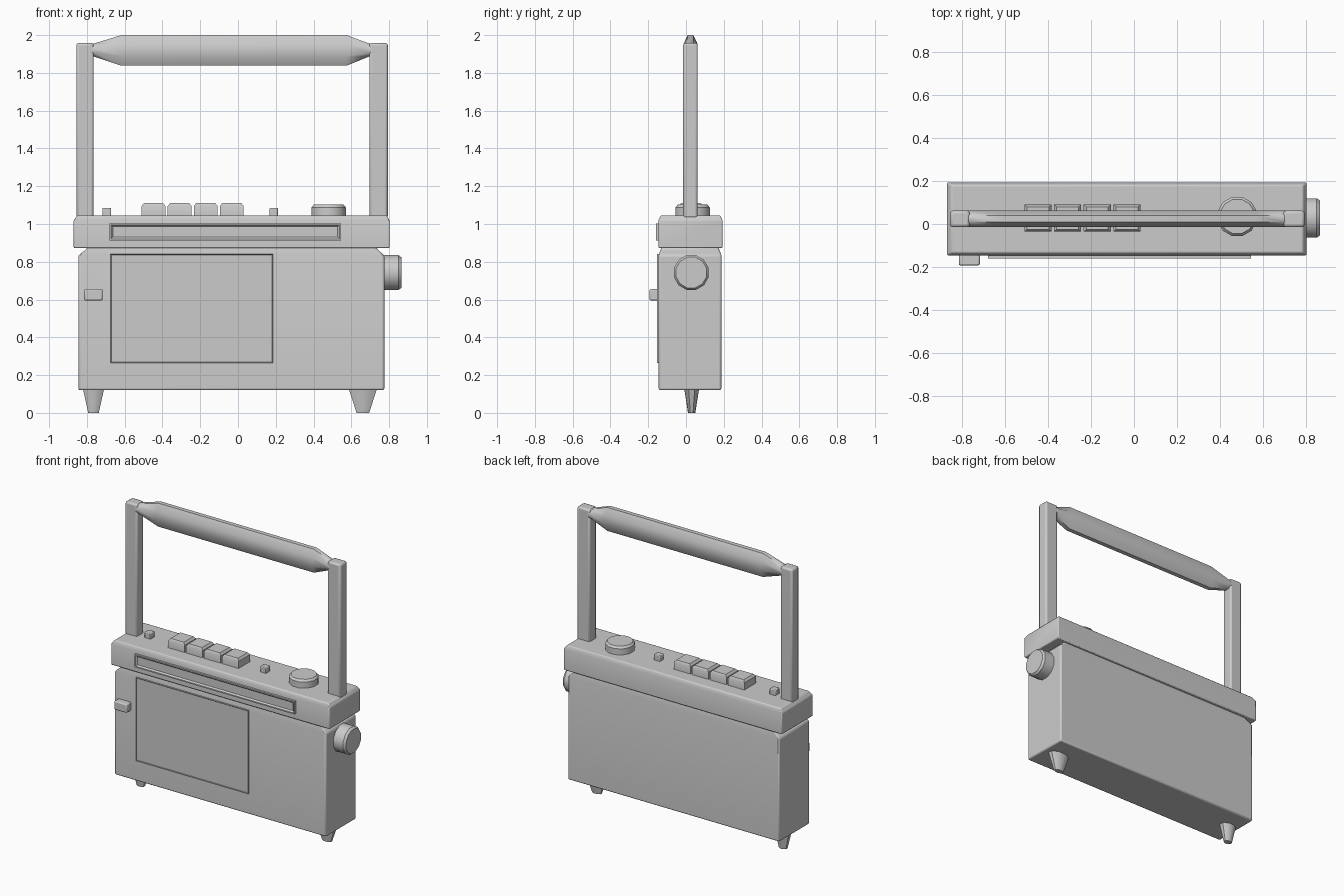
import bpy, bmesh, math
from mathutils import Vector, Matrix

if "Cube" in bpy.data.objects:
    bpy.data.objects.remove(bpy.data.objects["Cube"])

YC = 0.024          # middle of the case depth


def finish(name, bm, bevel=0.0, segs=2, angle=35):
    """Turn a bmesh into a smooth-by-angle object, with an optional bevel."""
    bmesh.ops.recalc_face_normals(bm, faces=bm.faces[:])
    me = bpy.data.meshes.new(name)
    bm.to_mesh(me)
    bm.free()
    ob = bpy.data.objects.new(name, me)
    bpy.context.collection.objects.link(ob)
    if bevel:
        m = ob.modifiers.new("bevel", 'BEVEL')
        m.width, m.segments, m.limit_method = bevel, segs, 'ANGLE'
        m.angle_limit = math.radians(25)
    bpy.ops.object.select_all(action='DESELECT')
    ob.select_set(True)
    bpy.context.view_layer.objects.active = ob
    bpy.ops.object.shade_smooth_by_angle(angle=math.radians(angle))
    return ob


def loft(name, rings, **kw):
    """Skin closed rings of points, capping both ends."""
    bm = bmesh.new()
    vs = [[bm.verts.new(p) for p in r] for r in rings]
    n = len(rings[0])
    for a, b in zip(vs, vs[1:]):
        for i in range(n):
            j = (i + 1) % n
            bm.faces.new((a[i], a[j], b[j], b[i]))
    bm.faces.new(vs[0])
    bm.faces.new(vs[-1])
    return finish(name, bm, **kw)


def rect(x0, x1, y0, y1, z):
    return [(x0, y0, z), (x1, y0, z), (x1, y1, z), (x0, y1, z)]


def box(name, x0, x1, y0, y1, z0, z1, **kw):
    return loft(name, [rect(x0, x1, y0, y1, z0), rect(x0, x1, y0, y1, z1)], **kw)


def turned(name, origin, profile, sides=12, axis='Z', sx=1.0, sy=1.0, **kw):
    """Round part from (radius, height) pairs along the z or x axis."""
    rot = Matrix.Rotation(math.pi / 2, 3, 'Y') if axis == 'X' else Matrix.Identity(3)
    rings = [[Vector(origin) + rot @ Vector((r * sx * math.cos(t), r * sy * math.sin(t), h))
              for t in (2 * math.pi * (i + 0.5) / sides for i in range(sides))]
             for r, h in profile]
    return loft(name, rings, **kw)


# Main case, shoulders drawn in under the lid
loft("case", [rect(-.845, .775, -.145, .187, .12),
              rect(-.845, .775, -.145, .187, .835),
              rect(-.80, .735, -.133, .175, .868),
              rect(-.80, .735, -.133, .175, .89)], bevel=.01)

# Lid with a small slope round its top edge
loft("lid", [rect(-.87, .803, -.146, .193, .873),
             rect(-.87, .803, -.146, .193, 1.02),
             rect(-.85, .785, -.134, .181, 1.046)], bevel=.006)

# Tuning strip: raised frame with a sunken window
bm = bmesh.new()
bmesh.ops.create_cube(bm, size=1)
for v in bm.verts:
    v.co = Vector((-.0675 + v.co.x * 1.225, -.147 + v.co.y * .026, .958 + v.co.z * .09))
bm.faces.ensure_lookup_table()
front = min(bm.faces, key=lambda f: f.calc_center_median().y)
bmesh.ops.inset_individual(bm, faces=[front], thickness=.012)
r = bmesh.ops.inset_individual(bm, faces=[front], thickness=.012)
for v in front.verts:
    v.co.y += .010
finish("tuning_strip", bm)

# Cassette door with a fine rim, and its latch
bm = bmesh.new()
bmesh.ops.create_cube(bm, size=1)
for v in bm.verts:
    v.co = Vector((-.245 + v.co.x * .86, -.145 + v.co.y * .018, .5525 + v.co.z * .575))
front = min(bm.faces, key=lambda f: f.calc_center_median().y)
bmesh.ops.inset_individual(bm, faces=[front], thickness=.006)
for v in front.verts:
    v.co.y += .004
finish("cassette_door", bm)
box("latch", -.815, -.717, -.193, -.14, .595, .656, bevel=.008)

# Row of four push buttons
for i in range(4):
    x = -.51 + i * .138
    loft("push_button_%d" % (i + 1),
         [rect(x, x + .126, -.036, .09, 1.04),
          rect(x, x + .126, -.036, .09, 1.095),
          rect(x + .012, x + .114, -.026, .08, 1.11)])

# Two little switches
for n, x in (("left_switch", -.695), ("right_switch", .19)):
    box(n, x - .023, x + .023, .002, .048, 1.04, 1.085, bevel=.005)

# Dials on the top and on the right side
turned("top_dial", (.48, .035, 1.04), [(.094, 0), (.094, .048), (.082, .062)])
turned("side_dial", (.765, .028, .743), [(.095, 0), (.095, .085), (.084, .1)], axis='X')

# Handle posts
for n, x0, x1 in (("left_post", -.855, -.764), ("right_post", .695, .793)):
    box(n, x0, x1, -.015, .062, 1.03, 1.958, bevel=.012)


# Handle grip: flat octagonal bar, pinched at both ends
def octagon(x, zc, hz, yc=YC, hy=.038):
    c = .4
    pts = [(1, c), (c, 1), (-c, 1), (-1, c), (-1, -c), (-c, -1), (c, -1), (1, -c)]
    return [(x, yc + hy * a, zc + hz * b) for a, b in pts]


loft("handle_grip", [octagon(x, z, h) for x, z, h in
                     ((-.80, 1.921, .034), (-.764, 1.921, .034), (-.617, 1.919, .081),
                      (.575, 1.919, .081), (.695, 1.921, .034), (.74, 1.921, .034))],
     angle=50)

# Tapered feet
for n, x, rt, rb in (("left_foot", -.765, .06, .03), ("right_foot", .661, .08, .036)):
    turned(n, (x, .03, 0), [(rb, 0), (rt, .125)], sides=8, sy=.042 / rt, angle=50)
